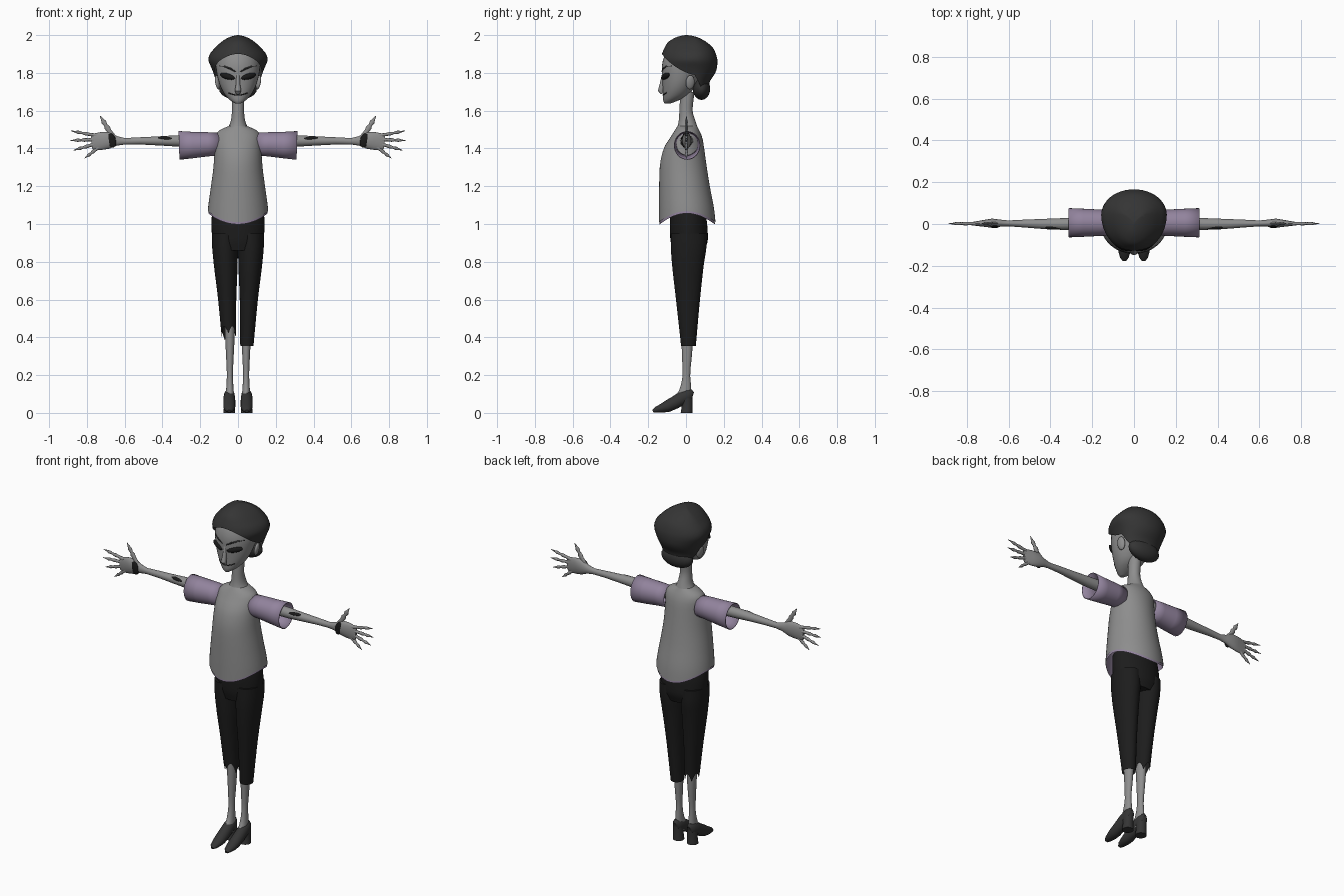
import bpy, bmesh
from math import sin, cos, pi, sqrt, radians
from mathutils import Vector, Matrix

if "Cube" in bpy.data.objects:
    bpy.data.objects.remove(bpy.data.objects["Cube"])


def material(name, r, g, b):
    m = bpy.data.materials.new(name)
    m.diffuse_color = (r, g, b, 1)
    m.use_nodes = True
    m.node_tree.nodes["Principled BSDF"].inputs["Base Color"].default_value = m.diffuse_color
    return m


SKIN = material("grey_skin", .27, .27, .27)
CLOTH = material("grey_cloth", .27, .27, .27)
HAIR = material("dark_hair", .035, .035, .035)
BLACK = material("black_cloth", .012, .012, .012)
DARK = material("dark", .01, .01, .01)
PURPLE = material("purple_cloth", .29, .23, .34)


def finish(name, bm, mat, mirror=False):
    bmesh.ops.recalc_face_normals(bm, faces=bm.faces)
    me = bpy.data.meshes.new(name)
    bm.to_mesh(me)
    bm.free()
    me.materials.append(mat)
    me.polygons.foreach_set("use_smooth", [True] * len(me.polygons))
    me.set_sharp_from_angle(angle=radians(40))
    ob = bpy.data.objects.new(name, me)
    bpy.context.collection.objects.link(ob)
    if mirror:
        ob.modifiers.new("mirror", "MIRROR")
    return ob


def skin_rings(bm, rings, caps):
    vs = [[bm.verts.new(p) for p in r] for r in rings]
    n = len(vs[0])
    for a, b in zip(vs, vs[1:]):
        for i in range(n):
            bm.faces.new((a[i], a[(i + 1) % n], b[(i + 1) % n], b[i]))
    if caps[0]:
        bm.faces.new(vs[0][::-1])
    if caps[1]:
        bm.faces.new(vs[-1])


def sample(rows, z):
    """Monotone smooth interpolation of profile rows (z first)."""
    k = max(0, min(len(rows) - 2, sum(r[0] <= z for r in rows) - 1))
    a, b = rows[k], rows[k + 1]
    h = b[0] - a[0]
    t = max(0, min(1, (z - a[0]) / h))
    out = []
    for c in range(1, len(a)):
        d = [(q[c] - p[c]) / (q[0] - p[0]) for p, q in zip(rows, rows[1:])]
        m = lambda u, v: 2 * u * v / (u + v) if u * v > 0 else 0
        m0 = m(d[k - 1], d[k]) if k else d[k]
        m1 = m(d[k], d[k + 1]) if k + 1 < len(d) else d[k]
        out.append((2*t**3 - 3*t*t + 1) * a[c] + (t**3 - 2*t*t + t) * h * m0
                   + (3*t*t - 2*t**3) * b[c] + (t**3 - t*t) * h * m1)
    return out


def body(name, rows, mat, cx=0, n=32, m=16, bottom=None, yc=None, caps=(1, 1), mirror=False):
    """Upright form; rows are (z, half width, y front, y back). bottom(angle) trims the hem."""
    rings = []
    for j in range(m + 1):
        t = (1 - cos(pi * j / m)) / 2
        ring = []
        for i in range(n):
            th = 2 * pi * i / n
            zb = bottom(th) if bottom else rows[0][0]
            z = zb + (rows[-1][0] - zb) * t
            rx, yf, yb = sample(rows, z)
            c = (yf + yb) / 2 if yc is None else max(yf, min(yb, yc))
            y = c - cos(th) * (c - yf if cos(th) > 0 else yb - c)
            ring.append((cx + rx * sin(th), y, z))
        rings.append(ring)
    bm = bmesh.new()
    skin_rings(bm, rings, caps)
    return finish(name, bm, mat, mirror)


def tube(name, pts, mat, v=(0, 1, 0), n=16, caps=(1, 1), mirror=True):
    """Limb along points (x, y, z, radius across v, radius along v)."""
    v = Vector(v)
    P = [Vector(p[:3]) for p in pts]
    rings = []
    for k, p in enumerate(pts):
        d = P[min(k + 1, len(P) - 1)] - P[max(k - 1, 0)]
        u = d.cross(v).normalized()
        rings.append([P[k] + u * p[3] * cos(2*pi*i/n) + v * p[4] * sin(2*pi*i/n) for i in range(n)])
    bm = bmesh.new()
    skin_rings(bm, rings, caps)
    return finish(name, bm, mat, mirror)


def blob(name, loc, size, mat, rot=(0, 0), mirror=True):
    bm = bmesh.new()
    M = (Matrix.Translation(loc) @ Matrix.Rotation(radians(rot[1]), 4, 'Z')
         @ Matrix.Rotation(radians(rot[0]), 4, 'Y') @ Matrix.Diagonal((*size, 1)))
    bmesh.ops.create_uvsphere(bm, u_segments=24, v_segments=12, radius=1, matrix=M)
    return finish(name, bm, mat, mirror)


# head
FACE = [(1.637, .012, -.112, -.085), (1.65, .035, -.12, -.05), (1.68, .066, -.122, .01),
        (1.73, .094, -.124, .05), (1.78, .109, -.127, .08), (1.83, .117, -.128, .1),
        (1.88, .115, -.118, .11), (1.94, .08, -.085, .08)]
body("head", FACE, SKIN, m=20)


def on_face(x, z, lift=0):
    rx, yf, yb = sample(FACE, z)
    return (yf + yb) / 2 - (yb - yf) / 2 * sqrt(max(0, 1 - (x / rx) ** 2)) - lift


# facial features
tube("nose", [(0, -.116, 1.80, .010, .010), (0, -.125, 1.74, .014, .011),
              (0, -.134, 1.705, .015, .017), (0, -.126, 1.69, .008, .012)], SKIN, v=(1, 0, 0), mirror=False)
blob("eye", (.056, on_face(.056, 1.782) + .004, 1.782), (.044, .014, .016), DARK, rot=(-14, 24))
tube("eyebrow", [(x, on_face(x, z), z, r, r) for x, z, r in
                 ((.012, 1.806, .003), (.04, 1.822, .005), (.07, 1.834, .004), (.098, 1.836, .002))],
     HAIR, n=8)
tube("mouth", [(x, on_face(x, 1.682 + 5 * x * x), 1.682 + 5 * x * x, .003, .003)
               for x in (-.052, -.035, -.018, 0, .018, .035, .052)], DARK, n=8, mirror=False)
blob("ear", (.108, .022, 1.75), (.012, .024, .038), SKIN, rot=(10, 15))

# hair: swept cap with a raised front hairline, and a low roll at the nape
HAIR_ROWS = [(1.69, .09, -.12, .115), (1.75, .115, -.125, .125), (1.80, .130, -.133, .155),
             (1.83, .142, -.136, .165), (1.87, .157, -.134, .166), (1.90, .149, -.127, .158),
             (1.93, .124, -.115, .145), (1.96, .093, -.097, .113), (1.985, .055, -.06, .07),
             (1.996, .025, -.028, .035), (2.0, .004, -.003, .009)]


def hairline(th):
    c = cos(th)
    return 1.79 + .11 * c ** 1.6 if c > 0 else 1.79 - .09 * min(1, -c * 1.6)


body("hair_cap", HAIR_ROWS, HAIR, n=48, m=24, bottom=hairline, yc=.045, caps=(0, 1))
blob("hair_roll", (0, .082, 1.715), (.1, .046, .058), HAIR, mirror=False)

# neck
body("neck", [(1.48, .08, -.06, .07), (1.515, .05, -.045, .06), (1.55, .037, -.038, .048),
              (1.60, .032, -.035, .035), (1.70, .034, -.03, .045)], SKIN, n=24)

# shirt with curved hem and a purple lining showing just below it
SHIRT = [(.99, .165, -.143, .158), (1.07, .16, -.143, .15), (1.2, .143, -.142, .126),
         (1.3, .130, -.139, .11), (1.4, .123, -.118, .096), (1.45, .120, -.088, .088),
         (1.485, .112, -.066, .076), (1.503, .085, -.055, .066), (1.52, .045, -.044, .058)]
body("shirt", SHIRT, CLOTH, n=48, m=20, bottom=lambda t: 1.068 - .058 * cos(t) ** 2, caps=(0, 0))
LINING = [(z, x - .004, f + .004, b - .004) for z, x, f, b in SHIRT[:6]]
body("shirt_lining", LINING, PURPLE, n=48, bottom=lambda t: 1.056 - .058 * cos(t) ** 2, caps=(0, 0))

# sleeves and arms
sleeve = tube("sleeve", [(.10, .006, 1.423, .060, .060), (.16, .006, 1.422, .064, .063),
                         (.24, .006, 1.418, .070, .067), (.312, .006, 1.416, .076, .070)],
              PURPLE, n=32, caps=(0, 0))
s = sleeve.modifiers.new("thickness", "SOLIDIFY")
s.thickness = .004
tube("arm", [(.10, .003, 1.44, .034, .034), (.25, .003, 1.44, .031, .030), (.34, 0, 1.440, .029, .028),
             (.42, 0, 1.440, .024, .025), (.52, .002, 1.440, .019, .019), (.60, .003, 1.438, .017, .014),
             (.64, .004, 1.44, .025, .017), (.68, .004, 1.443, .044, .022), (.72, .003, 1.44, .047, .016),
             (.755, .002, 1.435, .045, .011), (.775, .002, 1.433, .036, .007)], SKIN, n=24)

# bony pointed fingers and thumb
FINGERS = {"index_finger": ((.75, 1.468), (.885, 1.493)), "middle_finger": (((.76, 1.447)), (.888, 1.442)),
           "ring_finger": ((.755, 1.424), (.872, 1.390)), "little_finger": ((.735, 1.408), (.812, 1.348)),
           "thumb": ((.665, 1.465), (.730, 1.572))}
for name, (a, b) in FINGERS.items():
    k = 1.5 if name == "thumb" else 1
    pts = [(a[0] + (b[0] - a[0]) * t, .002, a[1] + (b[1] - a[1]) * t, r * k, r * .9)
           for t, r in ((0, .011), (.25, .008), (.42, .010), (.55, .006), (.7, .009), (.82, .005), (1, .001))]
    tube(name, pts, SKIN, n=10)

# dark patches on palm and forearm
blob("palm_patch", (.668, -.011, 1.442), (.022, .009, .038), DARK, rot=(12, 0))
blob("forearm_patch", (.375, -.012, 1.452), (.055, .015, .010), DARK, rot=(-4, 0))

# trousers: hips plus two legs, the left-hand hem torn
body("trouser_hips", [(.86, .128, -.07, .098), (.92, .136, -.083, .116), (1.0, .141, -.086, .112),
                      (1.07, .136, -.085, .10)], BLACK)


def torn_hem(t):
    return .385 + .045 * abs(sin(2.5 * t)) + .035 * max(0, cos(t))


for side, label, hem in ((1, "right", None), (-1, "left", torn_hem)):
    bm_rows = [(.355, .035, -.026, .052), (.6, .048, -.053, .074), (.8, .064, -.075, .096),
               (.88, .068, -.08, .108), (.95, .069, -.08, .108)]
    ob = body("trouser_leg_" + label, bm_rows, BLACK, n=40, bottom=hem, caps=(0, 1))
    for v in ob.data.vertices:
        v.co.x += side * (.047 + .022 * (min(v.co.z, .88) - .355) / .525)

# lower legs
body("lower_leg", [(.05, .022, -.085, .026), (.085, .023, -.058, .028), (.12, .020, -.036, .028),
                   (.2, .016, -.018, .022), (.3, .020, -.021, .031), (.4, .025, -.025, .038),
                   (.52, .027, -.03, .042)], SKIN, cx=.043, n=24, mirror=True)

# heeled shoes
tube("shoe", [(.046, -.175, .009, .007, .010), (.046, -.160, .016, .015, .021), (.046, -.13, .024, .023, .029),
              (.046, -.10, .034, .031, .032), (.046, -.06, .054, .034, .032), (.046, -.02, .078, .036, .031),
              (.046, .012, .090, .036, .029), (.046, .030, .092, .032, .020), (.046, .036, .090, .02, .010)],
     HAIR, v=(1, 0, 0), n=20)
body("shoe_heel", [(0, .031, -.028, .034), (.04, .028, -.022, .034), (.085, .029, -.03, .035)],
     HAIR, cx=.046, n=20, m=4, mirror=True)
